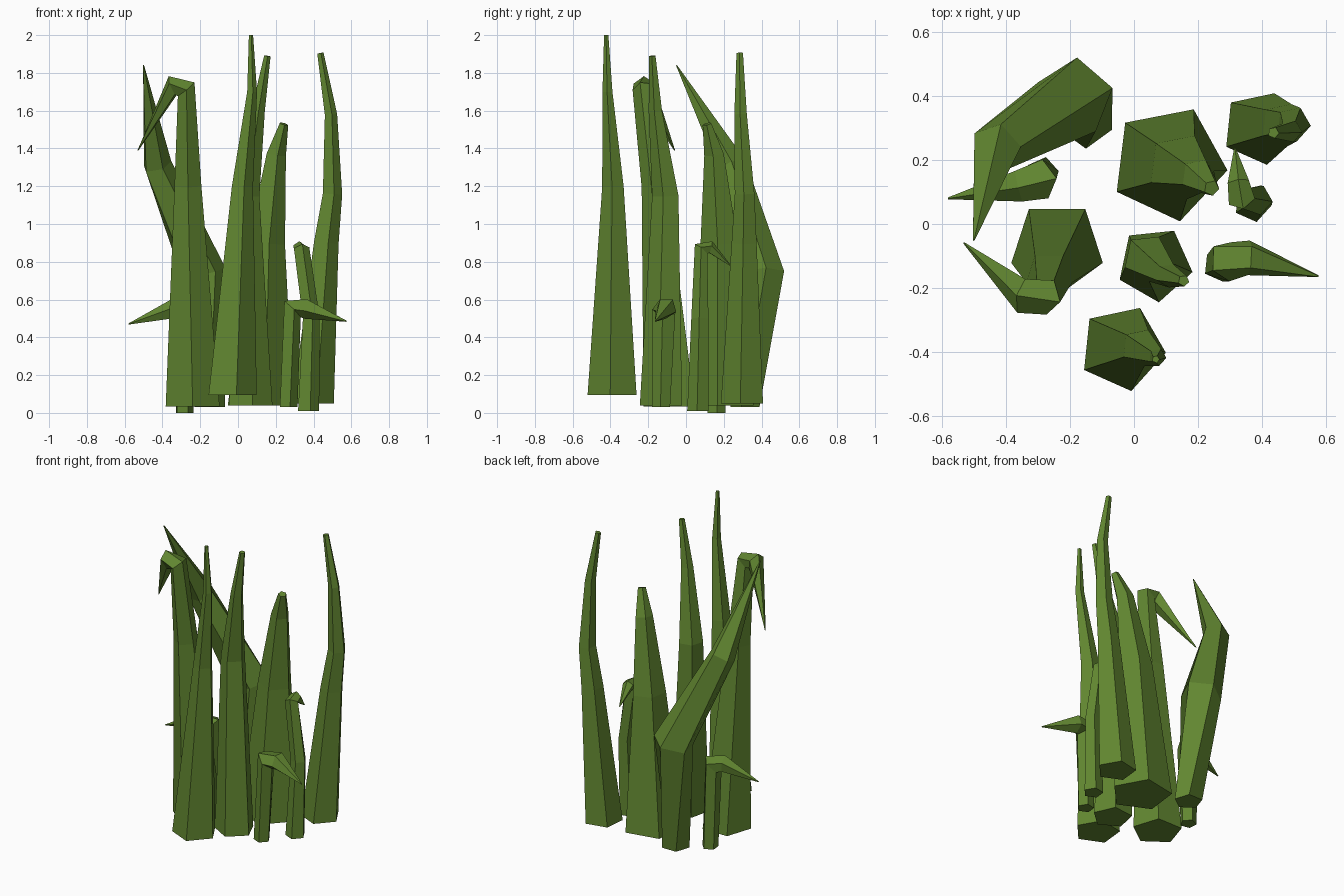
import bpy, bmesh, math
from mathutils import Vector

if "Cube" in bpy.data.objects:
    bpy.data.objects.remove(bpy.data.objects["Cube"])

green = bpy.data.materials.new("grass green")
green.diffuse_color = (0.12, 0.24, 0.03, 1)
green.use_nodes = True
green.node_tree.nodes["Principled BSDF"].inputs["Base Color"].default_value = green.diffuse_color


def blade(name, rings, phase=66, sides=5):
    """Tapered low-poly stalk through rings of (x, y, z, radius[, extra twist])."""
    pts = [Vector(r[:3]) for r in rings]
    bm = bmesh.new()
    loops = []
    for i, (p, r) in enumerate(zip(pts, rings)):
        # each ring is square to the bend; the foot stays level
        if i == 0:
            t = Vector((0, 0, 1))
        elif i == len(pts) - 1:
            t = (p - pts[i - 1]).normalized()
        else:
            t = (p - pts[i - 1]).normalized() + (pts[i + 1] - p).normalized()
        q = Vector((0, 0, 1)).rotation_difference(t)
        twist = r[4] if len(r) > 4 else 0
        loop = []
        for k in range(sides):
            a = math.radians(phase + twist) + math.tau * k / sides
            loop.append(bm.verts.new(p + q @ Vector((math.cos(a), math.sin(a), 0)) * r[3]))
        loops.append(loop)
    for lo, hi in zip(loops, loops[1:]):
        for k in range(sides):
            n = (k + 1) % sides
            bm.faces.new((lo[k], lo[n], hi[n], hi[k]))
    bm.faces.new(loops[0][::-1])
    bm.faces.new(loops[-1])
    bmesh.ops.recalc_face_normals(bm, faces=bm.faces)
    me = bpy.data.meshes.new(name)
    bm.to_mesh(me)
    bm.free()
    me.materials.append(green)
    bpy.context.collection.objects.link(bpy.data.objects.new(name, me))


# tall upright blades
blade("centre_blade", [(.108, .19, .04, .185), (.145, .18, .9, .105),
                       (.20, .15, 1.37, .055), (.242, .112, 1.53, .025)], 65)
blade("front_centre_blade", [(.065, -.125, .04, .12), (.04, -.105, 1.15, .075),
                             (.105, -.16, 1.6, .038), (.155, -.177, 1.89, .018)], 60)
blade("front_blade", [(-.037, -.387, .095, .137), (.02, -.385, 1.2, .06),
                      (.073, -.415, 1.7, .028), (.068, -.422, 2.0, .012)])
blade("right_blade", [(.39, .30, .05, .118), (.463, .31, .9, .07), (.497, .312, 1.16, .055),
                      (.49, .29, 1.58, .035), (.435, .285, 1.905, .018)])

# tall bent blades
blade("left_blade", [(-.24, -.075, .035, .15), (-.265, -.16, 1.2, .075),
                     (-.275, -.223, 1.715, .06), (-.345, -.225, 1.73, .057),
                     (-.53, -.06, 1.39, .003)], 54)
blade("back_left_blade", [(-.15, .32, .03, .085, -12), (-.185, .395, .74, .125, 20),
                          (-.43, .24, 1.31, .08, 10), (-.50, -.05, 1.84, .003)])

# short bent blades
blade("short_left_blade", [(-.285, .16, .0, .05), (-.292, .14, .53, .065),
                           (-.36, .12, .545, .052), (-.58, .08, .47, .003)], 78)
blade("short_right_blade", [(.37, .065, .01, .06), (.385, .075, .5, .048),
                            (.335, .08, .865, .044), (.325, .13, .875, .035),
                            (.315, .235, .78, .003)])
blade("short_front_blade", [(.265, -.13, .03, .05), (.285, -.115, .55, .065),
                            (.36, -.105, .555, .057), (.575, -.163, .485, .003)])
